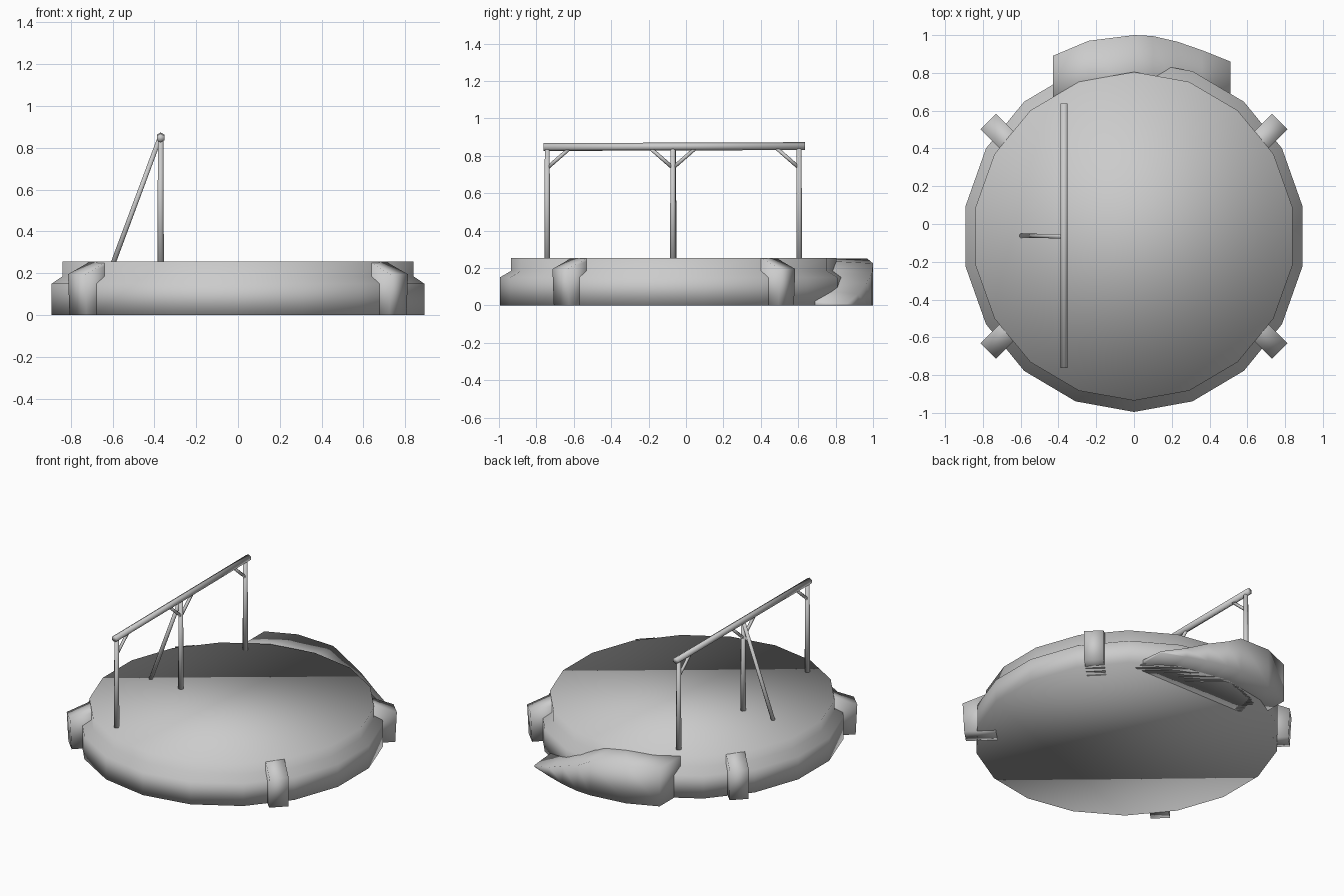
import bpy, bmesh, math
from mathutils import Vector

cube = bpy.data.objects.get("Cube")
if cube:
    bpy.data.objects.remove(cube, do_unlink=True)

grey = bpy.data.materials.new("plain_grey")
grey.use_nodes = True
GREY = (0.6, 0.6, 0.6, 1)
grey.diffuse_color = GREY
grey.node_tree.nodes["Principled BSDF"].inputs["Base Color"].default_value = GREY


def loft(name, rings):
    """Skin a stack of equal-length rings, cap both ends and shade smooth."""
    bm = bmesh.new()
    loops = [[bm.verts.new(p) for p in ring] for ring in rings]
    n = len(loops[0])
    for a, b in zip(loops, loops[1:]):
        for i in range(n):
            j = (i + 1) % n
            bm.faces.new((a[i], a[j], b[j], b[i]))
    bm.faces.new(loops[0][::-1])
    bm.faces.new(loops[-1])
    bmesh.ops.recalc_face_normals(bm, faces=bm.faces[:])
    for f in bm.faces:
        f.smooth = True
    mesh = bpy.data.meshes.new(name)
    bm.to_mesh(mesh)
    bm.free()
    mesh.materials.append(grey)
    ob = bpy.data.objects.new(name, mesh)
    bpy.context.collection.objects.link(ob)
    return ob


def pole(name, start, end, r0, r1, sides=8):
    """Tapered round timber between two points."""
    start, end = Vector(start), Vector(end)
    turn = (end - start).to_track_quat('Z', 'Y')
    rings = []
    for c, r in ((start, r0), (end, r1)):
        rings.append([c + turn @ Vector((r * math.cos(t), r * math.sin(t), 0))
                      for t in (math.tau * (i + 0.5) / sides for i in range(sides))])
    return loft(name, rings)


# Round platform with a stepped shoulder
CY = -0.065
SIDES = 18
rings = []
for rx, ry, z in ((0.905, 0.93, 0), (0.905, 0.93, 0.15),
                  (0.853, 0.87, 0.185), (0.853, 0.87, 0.255)):
    angles = [math.tau * i / SIDES + math.pi / 2 for i in range(SIDES)]
    rings.append([(rx * math.cos(t), CY + ry * math.sin(t), z) for t in angles])
loft("platform", rings)

# Four sloped buttresses around the rim
for sx, side in ((1, "left"), (-1, "right")):
    for sy, end in ((1, "back"), (-1, "front")):
        out = Vector((sx, sy, 0)).normalized()
        across = Vector((-out.y, out.x, 0)) * 0.058
        tip = Vector((sx * 0.772, CY + sy * 0.608, 0))
        rings = []
        for s in (-1, 1):
            rings.append([tip + across * s + out * u + Vector((0, 0, z))
                          for u, z in ((-0.2, 0), (-0.01, 0), (0, 0.195),
                                       (-0.14, 0.252), (-0.2, 0.252))])
        loft(f"buttress_{end}_{side}", rings)

# Curved ramp climbing along the back: x, outer y, outer height, inner height
ramp = [(-0.43, 0.89, 0.25, 0.25), (-0.24, 0.97, 0.25, 0.25),
        (0.0, 1.0, 0.225, 0.245), (0.1, 0.995, 0.17, 0.21),
        (0.23, 0.965, 0.12, 0.16), (0.36, 0.92, 0.06, 0.09),
        (0.51, 0.86, 0.01, 0.03)]
loft("ramp", [[(x, 0.62, 0), (x, y, 0), (x, y, hi_out), (x, 0.62, hi_in)]
              for x, y, hi_out, hi_in in ramp])

# Overhead beam
X = -0.37
pole("beam", (X, -0.763, 0.847), (X, 0.637, 0.852), 0.021, 0.021, 6)

# Posts
POSTS = {"front": -0.742, "middle": -0.07, "back": 0.605}
for name, y in POSTS.items():
    pole(f"post_{name}", (X, y, 0.2), (X, y, 0.845), 0.017, 0.014)

# Short knee braces under the beam
for name, direction in (("front", 1), ("middle", 1), ("middle", -1), ("back", -1)):
    y = POSTS[name]
    pole(f"knee_brace_{name}", (X, y, 0.735),
         (X, y + direction * 0.12, 0.84), 0.01, 0.01, 6)

# Long side strut
pole("side_strut", (-0.615, -0.062, 0.2), (-0.375, -0.065, 0.845), 0.013, 0.012)
